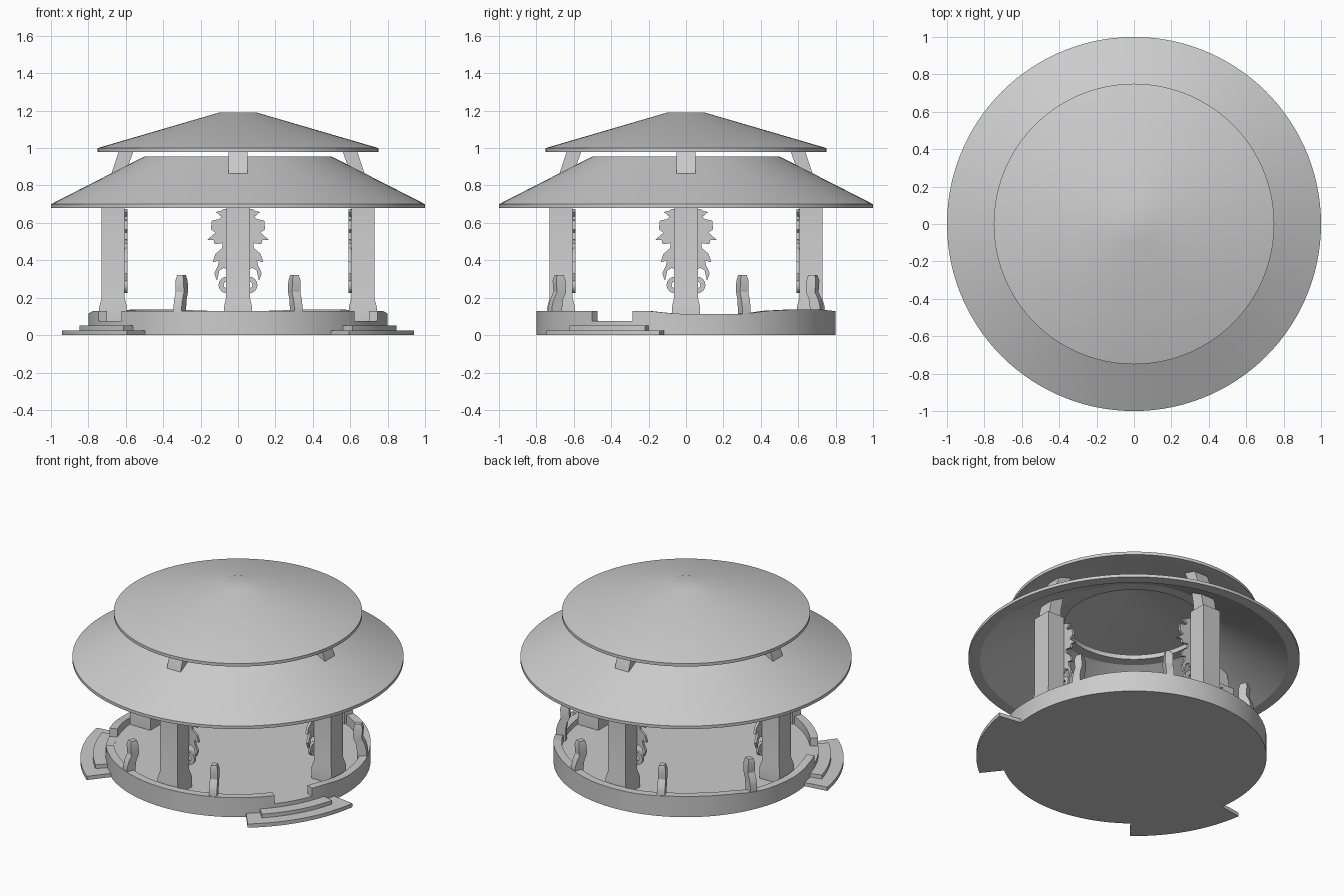
import bpy, bmesh
from math import sin, cos, radians, pi

if "Cube" in bpy.data.objects:
    bpy.data.objects.remove(bpy.data.objects["Cube"])


def finish(bm, name, rot=0.0):
    bmesh.ops.remove_doubles(bm, verts=bm.verts, dist=1e-5)
    bmesh.ops.recalc_face_normals(bm, faces=bm.faces)
    me = bpy.data.meshes.new(name)
    bm.to_mesh(me)
    bm.free()
    ob = bpy.data.objects.new(name, me)
    ob.rotation_euler.z = radians(rot)
    bpy.context.collection.objects.link(ob)
    return ob


def skin(bm, rings, closed):
    """Join successive rings of points into a solid."""
    vs = [[bm.verts.new(p) for p in ring] for ring in rings]
    m = len(vs[0])
    pairs = list(zip(vs, vs[1:])) + ([(vs[-1], vs[0])] if closed else [])
    for a, b in pairs:
        for i in range(m):
            j = (i + 1) % m
            bm.faces.new((a[i], a[j], b[j], b[i]))
    if not closed:
        bm.faces.new(vs[0])
        bm.faces.new(vs[-1])


def lathe(name, section, angles, closed=True):
    """Sweep a closed (r, z) section around z; section is a function of the angle."""
    bm = bmesh.new()
    skin(bm, [[(r * cos(radians(a)), r * sin(radians(a)), z) for r, z in section(a)]
              for a in angles], closed)
    return finish(bm, name)


def loft(name, levels, rot):
    """Stack rectangles (z, inner r, outer r, half width) along the +x axis, then rotate."""
    bm = bmesh.new()
    skin(bm, [[(a, -w, z), (b, -w, z), (b, w, z), (a, w, z)] for z, a, b, w in levels], False)
    return finish(bm, name, rot)


full = [i * 3 for i in range(120)]

# Two-tier hollow roof
lathe("lower_roof", lambda a: [(1, .68), (1, .70), (.5, .955), (.42, .955), (.42, .925),
                               (.49, .925), (.93, .68)], full)
lathe("upper_roof", lambda a: [(.75, .98), (.75, 1.0), (.1, 1.19), (0, 1.19), (0, 1.165),
                               (.1, 1.165), (.69, .98)], full)

# Base with a gently wavy parapet and two entrance gaps
WAVE = [(-90, .13), (-20, .13), (-14, .128), (-6, .117), (0, .112), (20, .112), (26, .118),
        (33, .13), (48, .138), (61, .138), (77, .13), (90, .13)]
FLOOR, GAP = .075, 9


def wall_height(a):
    t = (a + 90) % 360 - 90
    if t > 90:
        t = 180 - t
    if abs(t + 30) < GAP:
        return FLOOR + .0005
    for (a0, h0), (a1, h1) in zip(WAVE, WAVE[1:]):
        if a0 <= t <= a1:
            return h0 + (h1 - h0) * (t - a0) / (a1 - a0)
    return .13


edges = [c + s * GAP + e for c in (210, 330) for s in (-1, 1) for e in (-.02, .02)]
base_angles = sorted(set([i * 2 for i in range(180)]) - {201, 219} | set(edges))
lathe("base", lambda a: [(0, 0), (.8, 0), (.8, wall_height(a)), (.75, wall_height(a)),
                         (.75, FLOOR), (0, FLOOR)], base_angles)

# Curved entrance steps
for side, mid in (("left", 210), ("right", 330)):
    for n, (r, z0, z1, half) in enumerate([(.952, 0, .025, 21.5), (.875, .025, .05, 15.5)]):
        lathe(f"{side}_step_{n + 1}",
              lambda a: [(.77, z0), (r, z0), (r, z1), (.77, z1)],
              [mid - half + 2 * half * i / 14 for i in range(15)], False)

# Columns, leaning struts and pierced ornaments behind each column
ORN = [(0, .675), (.075, .675), (.09, .665), (.118, .658), (.10, .642), (.088, .635), (.10, .62),
       (.14, .612), (.145, .565), (.12, .548), (.14, .53), (.165, .51), (.13, .508), (.125, .486),
       (.082, .492), (.085, .465), (.12, .435), (.135, .39), (.102, .398), (.108, .37),
       (.127, .33), (.112, .29), (.10, .345), (.075, .36), (.05, .34), (0, .34)]


def ornament(rot, n):
    bm = bmesh.new()
    for s in (1, -1):
        front = [bm.verts.new((.606, s * y, z)) for y, z in ORN]
        face = bm.faces.new(front)
        ext = bmesh.ops.extrude_face_region(bm, geom=[face], use_keep_orig=True)
        moved = [v for v in ext["geom"] if isinstance(v, bmesh.types.BMVert)]
        bmesh.ops.translate(bm, verts=moved, vec=(-.016, 0, 0))
        # tail curl
        rings = []
        for i in range(16):
            c, d = cos(i * pi / 8), s * sin(i * pi / 8)
            rings.append([(x, s * .06 + q * d, .268 + q * c)
                          for x, q in ((.606, .017), (.606, .044), (.59, .044), (.59, .017))])
        skin(bm, rings, True)
    finish(bm, f"column_ornament_{n}", rot)


for n, rot in enumerate((0, 90, 180, 270), 1):
    loft(f"column_{n}", [(.07, .593, .742, .075), (.15, .593, .742, .075), (.195, .606, .73, .065),
                         (.72, .606, .73, .065)], rot)
    loft(f"column_strut_{n}", [(.70, .618, .712, .05), (.78, .616, .70, .05), (.87, .60, .675, .05),
                               (.98, .56, .638, .05), (1.03, .535, .615, .05)], rot)
    ornament(rot, n)

# Curved posts standing on the parapet
for n, rot in enumerate((-114, -66, 24, 66, 114, 156), 1):
    loft(f"parapet_post_{n}", [(.08, .735, .795, .024), (.15, .735, .795, .024),
                               (.19, .73, .785, .024), (.23, .712, .765, .024),
                               (.29, .715, .77, .024), (.32, .722, .762, .017)], rot)

# Smooth shading with sharp edges kept
bpy.ops.object.select_all(action='DESELECT')
for ob in bpy.context.scene.objects:
    ob.select_set(True)
    bpy.context.view_layer.objects.active = ob
bpy.ops.object.shade_smooth_by_angle(angle=radians(25))
